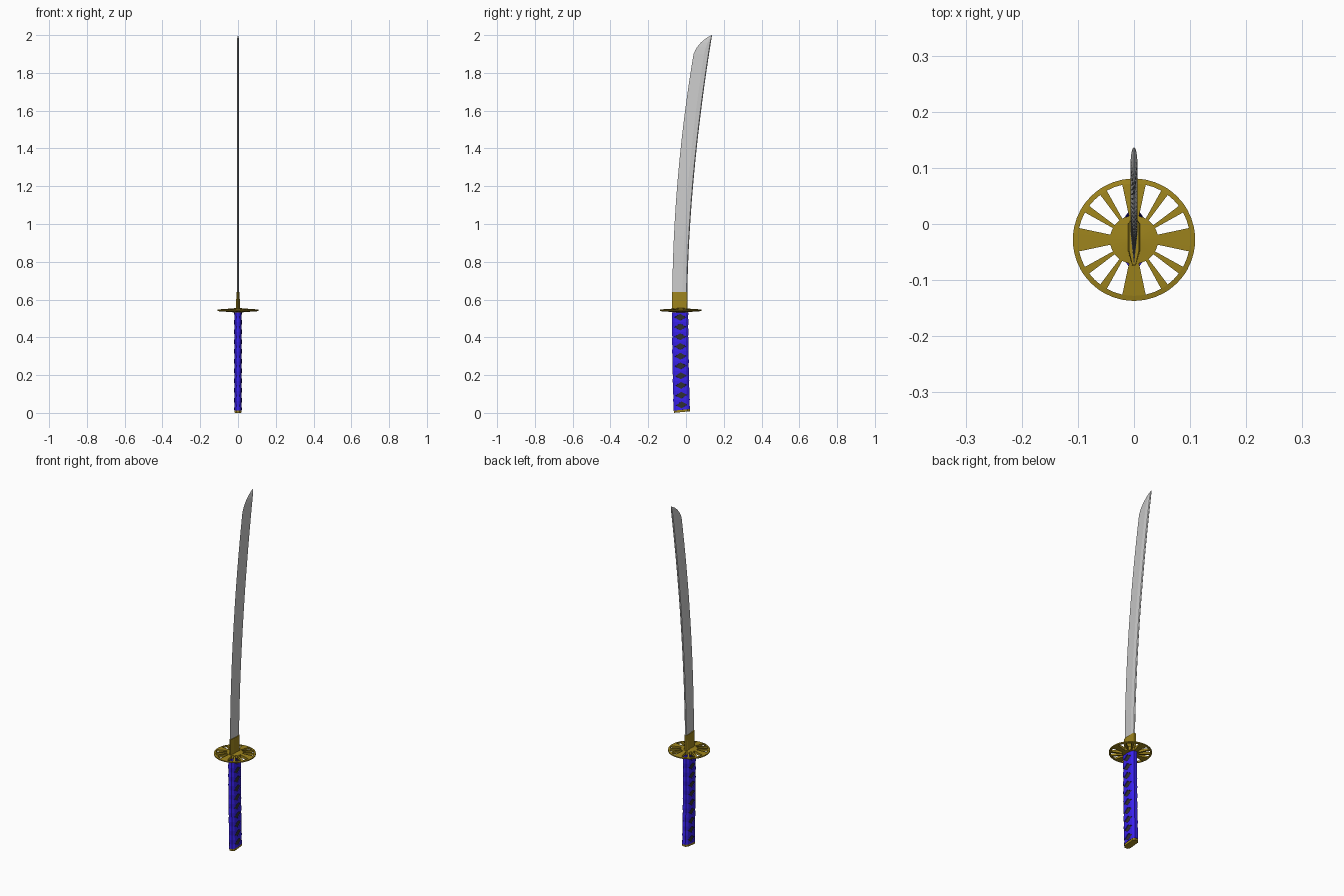
import bpy, bmesh, math

if "Cube" in bpy.data.objects:
    bpy.data.objects.remove(bpy.data.objects["Cube"])


def material(name, rgb):
    m = bpy.data.materials.new(name)
    m.diffuse_color = (*rgb, 1)
    m.use_nodes = True
    m.node_tree.nodes["Principled BSDF"].inputs["Base Color"].default_value = m.diffuse_color
    return m


GOLD = material("gold", (0.34, 0.23, 0.012))
BLUE = material("blue_cloth", (0.04, 0.015, 0.85))
DARK = material("dark_core", (0.03, 0.03, 0.03))


def finish(name, bm, mat=None):
    bmesh.ops.remove_doubles(bm, verts=bm.verts, dist=1e-5)
    bmesh.ops.recalc_face_normals(bm, faces=bm.faces)
    me = bpy.data.meshes.new(name)
    bm.to_mesh(me)
    bm.free()
    ob = bpy.data.objects.new(name, me)
    bpy.context.collection.objects.link(ob)
    if mat:
        me.materials.append(mat)
    return ob


def loft(name, sections, mat=None):
    bm = bmesh.new()
    rings = [[bm.verts.new(p) for p in s] for s in sections]
    n = len(rings[0])
    for a, b in zip(rings, rings[1:]):
        for i in range(n):
            j = (i + 1) % n
            bm.faces.new((a[i], a[j], b[j], b[i]))
    bm.faces.new(rings[0])
    bm.faces.new(rings[-1])
    return finish(name, bm, mat)


# Blade outline: cutting edge on -y, spine on +y
def edge_y(z):
    return -0.073 + 0.113 * (max(z - 0.55, 0) / 1.35) ** 2


def spine_y(z):
    return 0.006 + 0.116 * (max(z - 0.55, 0) / 1.35) ** 1.8


def blade_section(z, y0, y1, t):
    w = y1 - y0
    t *= min(1, w / 0.04)
    ridge, back = y0 + 0.68 * w, y1 - 0.004 * min(1, w / 0.04)
    return [(0, y0, z), (t, ridge, z), (t * 0.75, back, z), (0, y1, z),
            (-t * 0.75, back, z), (-t, ridge, z)]


rows = [0.54 + 1.36 * i / 24 for i in range(25)]
blade = [blade_section(z, edge_y(z), spine_y(z), 0.006) for z in rows]
for z, y in ((1.92, 0.049), (1.937, 0.059), (1.96, 0.078), (1.982, 0.104), (1.993, 0.122)):
    blade.append(blade_section(z, y, spine_y(z), 0.006))
blade.append(blade_section(2.0, 0.1362, 0.137, 0.006))
loft("blade", blade)

# Gold collar at the blade root
collar = []
for z, t in ((0.545, 0.0105), (0.64, 0.0085)):
    y0, y1 = edge_y(z) - 0.001, spine_y(z) + 0.001
    collar.append([(-0.003, y0, z), (0.003, y0, z), (t, y0 + 0.025, z), (t, y1 - 0.006, z),
                   (t * 0.6, y1, z), (-t * 0.6, y1, z), (-t, y1 - 0.006, z), (-t, y0 + 0.025, z)])
loft("blade_collar", collar, GOLD)

# Round guard with twelve wedge-shaped windows
SLOTS = ((12, 29), (37, 53), (61, 78))
quarter = [0, 6, 12, 20.5, 29, 33, 37, 45, 53, 57, 61, 69.5, 78, 84]
angles = [q * 90 + a for q in range(4) for a in quarter]
radii = [(0.0, 0.013), (0.043, 0.009), (0.1, 0.005), (0.109, 0.003)]
bm = bmesh.new()
grid = [[bm.verts.new((r * math.cos(math.radians(a)), r * math.sin(math.radians(a)), h))
         for r, h in radii] for a in angles]
for i, a in enumerate(angles):
    g, h = grid[i], grid[(i + 1) % len(angles)]
    nxt = angles[i + 1] if i + 1 < len(angles) else 360
    mid = ((a + nxt) / 2) % 90
    for k in range(3):
        if k == 1 and any(lo < mid < hi for lo, hi in SLOTS):
            continue
        bm.faces.new((g[k], g[k + 1], h[k + 1], h[k]))
bmesh.ops.remove_doubles(bm, verts=bm.verts, dist=1e-5)
ext = bmesh.ops.extrude_face_region(bm, geom=bm.faces[:], use_keep_orig=True)
for v in ext["geom"]:
    if isinstance(v, bmesh.types.BMVert):
        v.co.z = -v.co.z
guard = finish("guard", bm, GOLD)
guard.location = (0, -0.028, 0.543)


# Grip follows a slight bend, with a slanted bottom
def grip_point(x, dy, z):
    f = 1 - z / 0.54
    return (x, -0.031 + 0.009 * f * f + dy, z + 0.1 * (dy + 0.043) * f)


def octagon(x, y, cx, cy, z):
    pts = [(x, -cy), (x, cy), (cx, y), (-cx, y), (-x, cy), (-x, -cy), (-cx, -y), (cx, -y)]
    return [grip_point(px, py, z) for px, py in pts]


loft("grip_core", [octagon(0.0148, 0.040, 0.006, 0.033, 0.005 + 0.535 * i / 10)
                   for i in range(11)], DARK)
loft("pommel_cap", [octagon(0.0185, 0.0425, 0.009, 0.031, z) for z in (0.0, 0.013)], GOLD)

# Cloth wrap: repeated cells, each with a diamond opening on both sides
COUNT, PITCH, START = 10, 0.052, 0.012
W, H, A = 0.031, 0.0185, 0.044
bm = bmesh.new()


def face(*pts):
    bm.faces.new([bm.verts.new(grip_point(*p)) for p in pts])


for k in range(COUNT):
    zc = START + PITCH * (k + 0.5)
    for d in (-1, 1):
        ze, zt = zc + d * PITCH / 2, zc + d * H
        for e in (-1, 1):
            for s in (-1, 1):
                side, corner = (s * 0.0175, e * W, zc), (s * 0.019, e * W, ze)
                mid, low = (s * 0.009, e * (A - 0.002), zc), (s * 0.010, e * A, ze)
                face(low, corner, side, mid)
                face(corner, (s * 0.0215, 0, ze), (s * 0.0205, 0, zt), side)
            face((-0.010, e * A, ze), (0.010, e * A, ze),
                 (0.009, e * (A - 0.002), zc), (-0.009, e * (A - 0.002), zc))
wrap = finish("grip_wrap", bm, BLUE)
mod = wrap.modifiers.new("thickness", "SOLIDIFY")
mod.thickness = 0.004
mod.offset = -1

# Gold ring between grip and guard
loft("grip_ring", [octagon(0.018, 0.041, 0.009, 0.031, z) for z in (0.53, 0.545)], GOLD)
